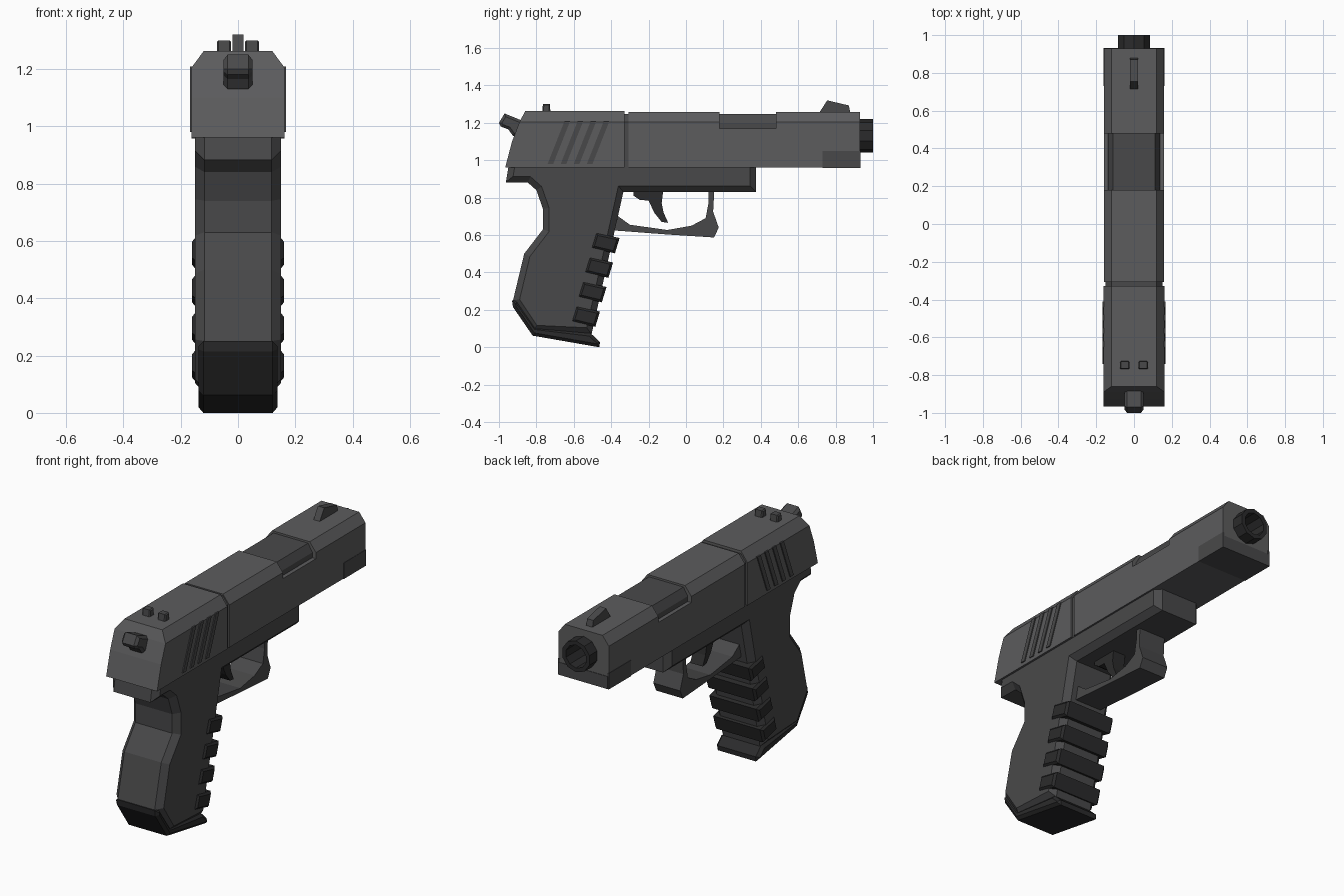
import bpy, bmesh, math
from mathutils import Matrix

if "Cube" in bpy.data.objects:
    bpy.data.objects.remove(bpy.data.objects["Cube"])


def material(name, v):
    m = bpy.data.materials.new(name)
    m.diffuse_color = (v, v, v * 1.03, 1)
    m.use_nodes = True
    m.node_tree.nodes["Principled BSDF"].inputs["Base Color"].default_value = m.diffuse_color
    return m


STEEL = material("steel", 0.107)
FRAME = material("frame_grey", 0.066)
DARK = material("dark_rubber", 0.024)


def finish(bm, name, mat=None):
    bmesh.ops.recalc_face_normals(bm, faces=bm.faces)
    me = bpy.data.meshes.new(name)
    bm.to_mesh(me)
    bm.free()
    ob = bpy.data.objects.new(name, me)
    bpy.context.collection.objects.link(ob)
    if mat:
        me.materials.append(mat)
    return ob


def plate(name, pts, x0, x1, mat, bevel=0):
    """Side profile (y, z) extruded across x, with optional bevelled rims."""
    bm = bmesh.new()
    a = [bm.verts.new((x0, y, z)) for y, z in pts]
    b = [bm.verts.new((x1, y, z)) for y, z in pts]
    n = len(pts)
    caps = [bm.faces.new(a), bm.faces.new(b[::-1])]
    for i in range(n):
        j = (i + 1) % n
        bm.faces.new((a[i], b[i], b[j], a[j]))
    bmesh.ops.recalc_face_normals(bm, faces=bm.faces)
    if bevel:
        rims = list({e for f in caps for e in f.edges})
        bmesh.ops.bevel(bm, geom=rims, offset=bevel, segments=1, affect='EDGES')
    return finish(bm, name, mat)


def section(name, half, mat):
    """Mirrored cross-section rows (x, z, y_back, y_front), bottom to top."""
    bm = bmesh.new()
    rows = [[bm.verts.new((s * x, y, z)) for s, y in
             ((-1, yb), (1, yb), (1, yf), (-1, yf))] for x, z, yb, yf in half]
    bm.faces.new(rows[0])
    bm.faces.new(rows[-1])
    for lo, hi in zip(rows, rows[1:]):
        for i in range(4):
            j = (i + 1) % 4
            bm.faces.new((lo[i], lo[j], hi[j], hi[i]))
    return finish(bm, name, mat)


def slide(name, w, top, y0, y1, mat):
    return section(name, [(w, 0.96, y0, y1), (w, 1.205, y0, y1),
                          (0.12, top, y0, y1)], mat)


def box(name, x0, x1, y0, y1, z0, z1, mat=None):
    return plate(name, [(y0, z0), (y1, z0), (y1, z1), (y0, z1)], x0, x1, mat)


def rod(name, r, y0, y1, z, mat=None, bore=0):
    """Ten-sided cylinder along y, optionally bored from the front."""
    bm = bmesh.new()
    bmesh.ops.create_cone(
        bm, cap_ends=True, segments=10, radius1=r, radius2=r, depth=y1 - y0,
        matrix=Matrix.Translation((0, (y0 + y1) / 2, z)) @ Matrix.Rotation(-math.pi / 2, 4, 'X'))
    if bore:
        front = max(bm.faces, key=lambda f: f.calc_center_median().y)
        bmesh.ops.inset_individual(bm, faces=[front], thickness=r - bore)
        new = bmesh.ops.extrude_discrete_faces(bm, faces=[front])["faces"]
        bmesh.ops.translate(bm, verts=new[0].verts, vec=(0, -0.25, 0))
    return finish(bm, name, mat)


# Slide: front half with ejection port and muzzle hole, groove, shaped rear half
front = slide("slide_front", 0.16, 1.257, -0.308, 0.93, STEEL)
for cutter in (box("port_cutter", -0.3, 0.3, 0.18, 0.48, 1.17, 1.4),
               rod("muzzle_cutter", 0.088, 0.66, 1.1, 1.13)):
    cutter.hide_render = True
    cutter.hide_viewport = True
    mod = front.modifiers.new("cut", 'BOOLEAN')
    mod.operation = 'DIFFERENCE'
    mod.solver = 'EXACT'
    mod.object = cutter
slide("slide_groove", 0.152, 1.247, -0.34, -0.29, FRAME)
section("slide_rear", [(0.162, 0.96, -0.967, -0.328), (0.162, 1.10, -0.93, -0.328),
                       (0.162, 1.205, -0.89, -0.328), (0.12, 1.262, -0.86, -0.328)], STEEL)

# Barrel block in the port, muzzle, and dust cover under it
section("barrel_block", [(0.137, 1.15, 0.175, 0.485), (0.137, 1.20, 0.175, 0.485),
                         (0.11, 1.246, 0.175, 0.485)], FRAME)
rod("barrel_muzzle", 0.09, 0.67, 1.0, 1.13, DARK, bore=0.066)
for s in (-1, 1):
    box("nose_side", s * 0.15, s * 0.162, 0.73, 0.932, 0.958, 1.05, FRAME)
box("nose_block", -0.155, 0.155, 0.73, 0.933, 0.958, 1.03, FRAME)

# Slanted ribs on both sides of the rear slide
for s in (-1, 1):
    for i in range(4):
        y = -0.74 + 0.07 * i
        plate("slide_rib", [(y, 0.98), (y + 0.03, 0.98), (y + 0.12, 1.208), (y + 0.09, 1.208)],
              s * 0.15, s * 0.168, FRAME)

# Sights
plate("front_sight", [(0.71, 1.25), (0.755, 1.32), (0.87, 1.293), (0.88, 1.25)],
      -0.02, 0.02, FRAME)
for s in (-1, 1):
    plate("rear_sight", [(-0.77, 1.25), (-0.765, 1.30), (-0.728, 1.30), (-0.724, 1.25)],
          s * 0.024, s * 0.074, FRAME, 0.006)

# Hammer
plate("hammer", [(-1.0, 1.2), (-0.97, 1.25), (-0.86, 1.205), (-0.86, 1.13), (-0.925, 1.13),
                 (-0.95, 1.165), (-0.99, 1.18)], -0.05, 0.05, FRAME, 0.014)

# Frame and grip in one profile
plate("frame_grip", [(-0.94, 1.0), (-0.95, 0.96), (-0.963, 0.882), (-0.845, 0.88), (-0.80, 0.84),
                     (-0.765, 0.74), (-0.765, 0.63), (-0.865, 0.50), (-0.925, 0.25),
                     (-0.815, 0.085), (-0.505, 0.07), (-0.335, 0.83), (0.375, 0.83),
                     (0.375, 1.0)], -0.15, 0.15, FRAME, 0.033)

# Magazine base
plate("magazine_base", [(-0.93, 0.25), (-0.925, 0.215), (-0.82, 0.062), (-0.463, 0.0),
                        (-0.46, 0.028), (-0.51, 0.075), (-0.80, 0.11), (-0.90, 0.25)],
      -0.137, 0.137, DARK, 0.016)

# Finger bars wrapping the front strap
for i in range(4):
    y, z = -0.48 - 0.035 * i, 0.612 - 0.131 * i
    plate("grip_bar", [(y, z), (y + 0.125, z - 0.028), (y + 0.1, z - 0.11), (y - 0.025, z - 0.08)],
          -0.16, 0.16, DARK, 0.012)

# Trigger guard and trigger
plate("trigger_guard", [(-0.39, 0.72), (-0.39, 0.625), (-0.1, 0.603), (0.15, 0.587),
                        (0.175, 0.64), (0.145, 0.725), (0.152, 0.85), (0.12, 0.85),
                        (0.12, 0.77), (0.105, 0.69), (0.03, 0.65), (-0.1, 0.627),
                        (-0.3, 0.655)], -0.085, 0.085, FRAME)
plate("trigger", [(-0.28, 0.85), (-0.28, 0.81), (-0.245, 0.787), (-0.2, 0.785), (-0.17, 0.72),
                  (-0.13, 0.67), (-0.095, 0.665), (-0.12, 0.72), (-0.13, 0.77), (-0.12, 0.85)],
      -0.04, 0.04, DARK)
